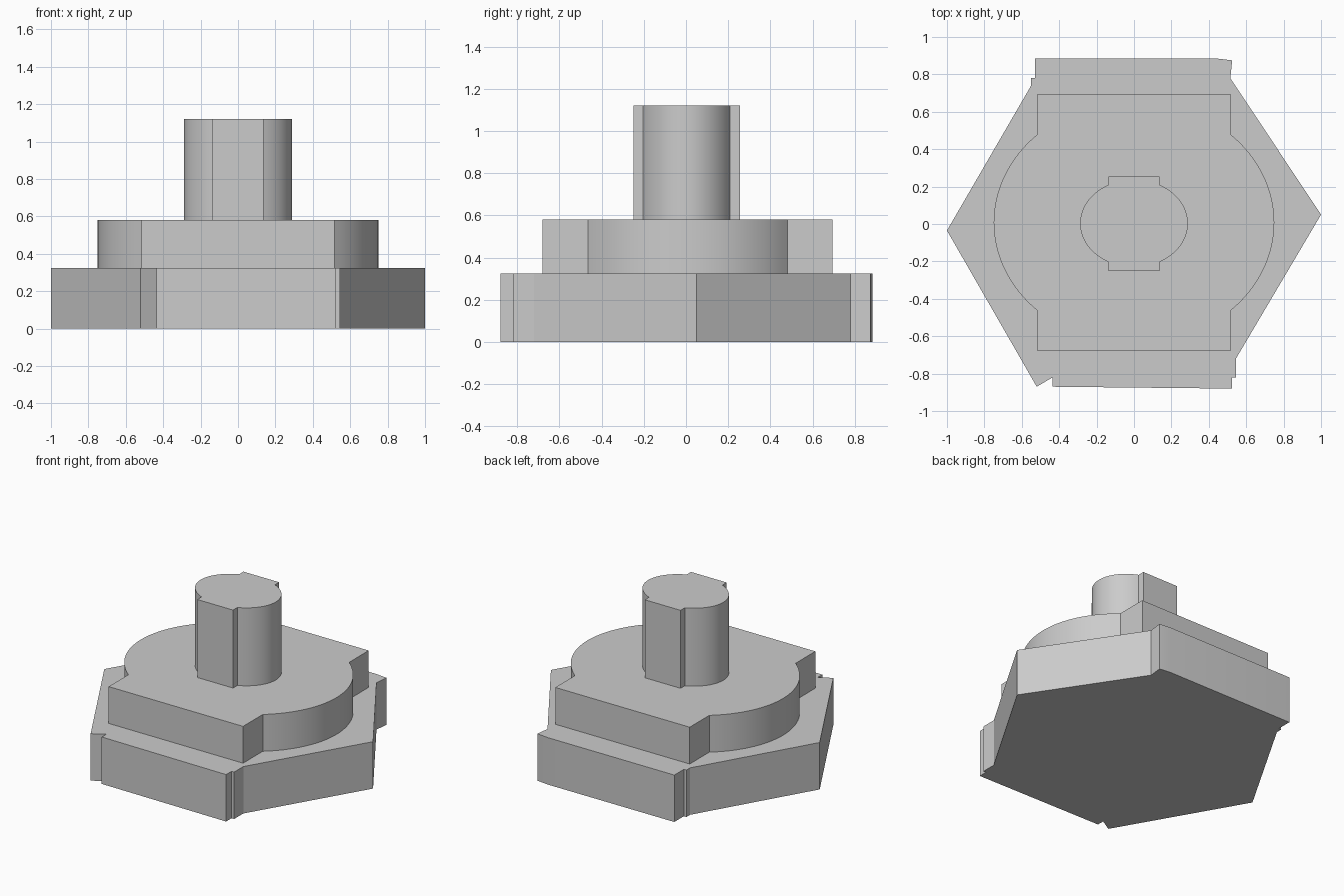
import bpy, bmesh, math

cube = bpy.data.objects.get("Cube")
if cube:
    bpy.data.objects.remove(cube, do_unlink=True)

grey = bpy.data.materials.new("plain grey")
grey.use_nodes = True
colour = (0.6, 0.6, 0.6, 1)
grey.diffuse_color = colour
grey.node_tree.nodes["Principled BSDF"].inputs["Base Color"].default_value = colour


def extrude_outline(name, outline, bottom, top):
    """Solid prism from a counterclockwise outline."""
    bm = bmesh.new()
    face = bm.faces.new([bm.verts.new((x, y, bottom)) for x, y in outline])
    result = bmesh.ops.extrude_face_region(bm, geom=[face])
    for item in result["geom"]:
        if isinstance(item, bmesh.types.BMVert):
            item.co.z = top
    bmesh.ops.recalc_face_normals(bm, faces=bm.faces)
    mesh = bpy.data.meshes.new(name)
    bm.to_mesh(mesh)
    bm.free()
    mesh.materials.append(grey)
    obj = bpy.data.objects.new(name, mesh)
    bpy.context.collection.objects.link(obj)
    bpy.ops.object.select_all(action="DESELECT")
    obj.select_set(True)
    bpy.context.view_layer.objects.active = obj
    bpy.ops.object.shade_smooth_by_angle(angle=math.radians(25))
    return obj


def tabbed_oval(rx, ry, cy, tab, front, back, steps=32):
    """Oval whose front and back are replaced by square tabs."""
    limit = math.acos(tab / rx)
    outline = []
    for turn, end in ((0, back), (math.pi, front)):
        for i in range(steps + 1):
            a = turn - limit + 2 * limit * i / steps
            outline.append((rx * math.cos(a), cy + ry * math.sin(a)))
        side = 1 if turn == 0 else -1
        outline += [(side * tab, end), (-side * tab, end)]
    return outline


# Hexagonal base with irregular notched corners
base = [(-1, -0.035), (-0.52, -0.87), (-0.435, -0.82), (-0.435, -0.87),
        (0.525, -0.88), (0.525, -0.82), (0.545, -0.82), (0.545, -0.72),
        (1, 0.05), (0.515, 0.78), (0.525, 0.875), (0.44, 0.885),
        (-0.53, 0.885), (-0.53, 0.78), (-0.55, 0.78), (-0.55, 0.74)]
extrude_outline("hex_base", base, 0, 0.325)

# Middle tier and upright post, both ovals with square tabs
extrude_outline("middle_tier", tabbed_oval(0.75, 0.65, 0.008, 0.515, -0.68, 0.695), 0.325, 0.58)
extrude_outline("post", tabbed_oval(0.288, 0.234, 0.003, 0.137, -0.25, 0.255), 0.58, 1.12)
